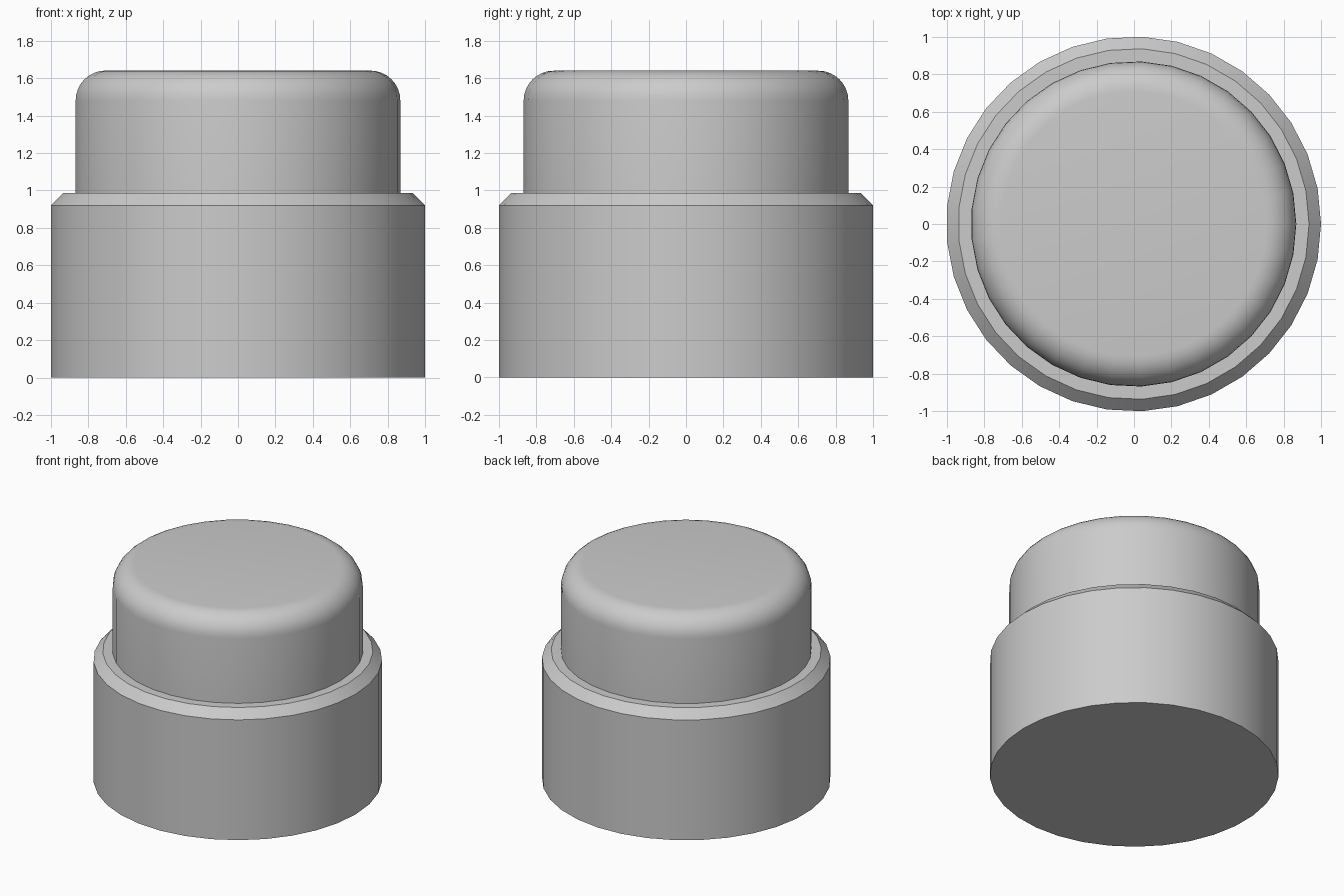
import bpy
import bmesh
from math import sin, cos, pi, radians

if "Cube" in bpy.data.objects:
    bpy.data.objects.remove(bpy.data.objects["Cube"], do_unlink=True)

SIDES = 33

grey = bpy.data.materials.new("plain grey")
grey.use_nodes = True
colour = (0.6, 0.6, 0.6, 1)
grey.diffuse_color = colour
grey.node_tree.nodes["Principled BSDF"].inputs["Base Color"].default_value = colour


def turned(name, profile):
    """Closed solid of revolution from (radius, height) pairs, bottom to top."""
    bm = bmesh.new()
    rings = [[bm.verts.new((r * cos(2 * pi * i / SIDES), r * sin(2 * pi * i / SIDES), z))
              for i in range(SIDES)] for r, z in profile]
    for low, high in zip(rings, rings[1:]):
        for i in range(SIDES):
            j = (i + 1) % SIDES
            bm.faces.new((low[i], low[j], high[j], high[i]))
    bm.faces.new(rings[0][::-1])
    bm.faces.new(rings[-1])
    mesh = bpy.data.meshes.new(name)
    bm.to_mesh(mesh)
    bm.free()
    mesh.materials.append(grey)
    obj = bpy.data.objects.new(name, mesh)
    bpy.context.collection.objects.link(obj)
    obj.location.x = -0.002
    bpy.ops.object.select_all(action='DESELECT')
    obj.select_set(True)
    bpy.context.view_layer.objects.active = obj
    bpy.ops.object.shade_smooth_by_angle(angle=radians(30))
    return obj


# Wide base with a chamfered top rim
turned("base", [(1.001, 0), (1.001, 0.92), (0.937, 0.985)])

# Narrower button with a rounded top edge
R, TOP, ROUND, STEPS = 0.869, 1.64, 0.16, 8
corner = [(R - ROUND + ROUND * cos(a), TOP - ROUND + ROUND * sin(a))
          for a in (k * pi / 2 / STEPS for k in range(STEPS + 1))]
turned("button", [(R, 0.97)] + corner)
